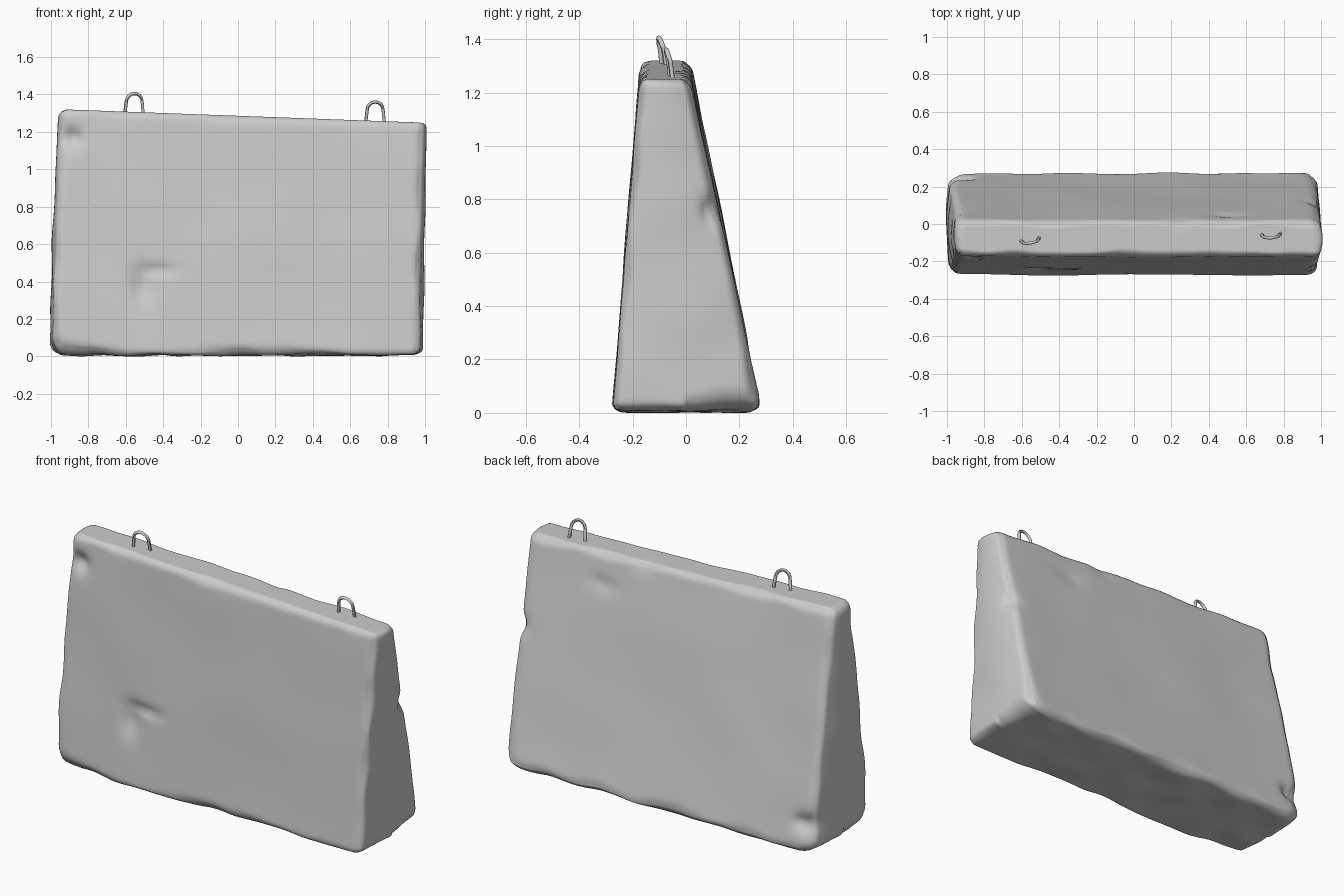
import bpy, bmesh, math
from mathutils import Vector, noise

cube = bpy.data.objects.get("Cube")
if cube:
    bpy.data.objects.remove(cube, do_unlink=True)

concrete = bpy.data.materials.new("grey concrete")
concrete.use_nodes = True
GREY = (0.6, 0.6, 0.6, 1)
concrete.diffuse_color = GREY
concrete.node_tree.nodes["Principled BSDF"].inputs["Base Color"].default_value = GREY


def bump(value, centre, width):
    return math.exp(-((value - centre) / width) ** 2)


def rough(p, scale, offset=0):
    return noise.noise(Vector(p) * scale + Vector((offset, offset, offset)))


def crowd(u):
    # gather grid lines towards the edges
    return 0.5 * u + 0.5 * math.sin(u * math.pi / 2)


def round_edges(p, low, high, radii):
    inner = [min(max(c, a + r), b - r) for c, a, b, r in zip(p, low, high, radii)]
    d = Vector([(c - i) / r for c, i, r in zip(p, inner, radii)])
    if d.length > 1e-6:
        d *= max(abs(c) for c in d) / d.length
    return Vector([i + c * r for i, c, r in zip(inner, d, radii)])


# Chips: centre, spread, push
CHIPS = [
    ((-0.51, -0.24, 0.38), (0.045, 0.1, 0.09), (0, 0.035, 0)),
    ((-0.43, -0.24, 0.46), (0.09, 0.1, 0.025), (0, 0.022, 0)),
    ((-0.89, -0.19, 1.17), (0.05, 0.1, 0.05), (0.01, 0.04, 0)),
    ((0.98, 0.10, 0.76), (0.06, 0.04, 0.05), (-0.02, -0.02, 0)),
    ((-0.93, 0.25, 0.17), (0.06, 0.08, 0.05), (0.03, -0.03, 0)),
    ((0.50, 0.05, 1.10), (0.08, 0.08, 0.04), (0, -0.012, 0)),
    ((0.25, 0.02, 1.27), (0.06, 0.05, 0.05), (0, -0.012, -0.006)),
]


def weathered(co):
    u, v, w = (crowd(c) for c in co)
    # Tapered, slightly sloping envelope
    t = (w + 1) / 2
    top = 1.285 - 0.036 * u
    z = t * top
    front, back = -0.277 + 0.105 * t, 0.284 - 0.268 * t
    left, right = -1.0 + 0.05 * t, 0.975 + 0.02 * t
    y = front + (v + 1) / 2 * (back - front)
    x = left + (u + 1) / 2 * (right - left)

    # Worn edge radius, strongest along the foot
    wear = 0.04 + 0.025 * rough((x, y, z), 5)
    foot = max(0.0, 1 - z / 0.28)
    chip = 0.12 * bump(x, -1.0, 0.3) + 0.07 * bump(x, 0, 0.12) + 0.035 * bump(x, 0.3, 0.15)
    chip = chip if v < 0 else 0.05 + 0.06 * rough((x, y, z), 4, 7)
    height = max(0.02, wear + foot * max(0, chip))
    depth = max(0.02, wear * 0.85 + foot * 0.4 * max(0, chip))
    side = max(0.02, wear + foot * (0.03 + 0.04 * bump(y, 0.27, 0.15)))
    p = round_edges((x, y, z), (left, front, 0), (right, back, top), (side, depth, height))

    # Bowed ends, gentle waves and chips
    p.x -= 0.022 * math.copysign(abs(u) ** 12, u) * ((v * v) - 0.6)
    p.y += 0.007 * rough(p, 2.6, 3)
    p.x += 0.009 * rough(p, 4, 11) * abs(u) ** 4
    p.z += 0.012 * (1 - t) ** 6 * (0.5 + rough(p, 6, 5))
    shift = Vector()
    for centre, spread, push in CHIPS:
        shift += Vector(push) * math.prod(bump(a, b, s) for a, b, s in zip(p, centre, spread))
    p += shift
    p.z = max(p.z, 0)
    return p


# Concrete block
bm = bmesh.new()
bmesh.ops.create_cube(bm, size=2)
bmesh.ops.subdivide_edges(bm, edges=bm.edges[:], cuts=59, use_grid_fill=True)
for vert in bm.verts:
    vert.co = weathered(vert.co)
bmesh.ops.recalc_face_normals(bm, faces=bm.faces[:])
mesh = bpy.data.meshes.new("barrier_block")
bm.to_mesh(mesh)
bm.free()
block = bpy.data.objects.new("barrier_block", mesh)
bpy.context.collection.objects.link(block)
mesh.materials.append(concrete)


def smooth(obj, angle):
    bpy.ops.object.select_all(action="DESELECT")
    obj.select_set(True)
    bpy.context.view_layer.objects.active = obj
    if obj.type == "CURVE":
        bpy.ops.object.convert(target="MESH")
    bpy.ops.object.shade_smooth_by_angle(angle=math.radians(angle))


def lifting_loop(name, location, turn):
    # Bent bar with splayed legs sunk into the block
    points = [(-0.052, 0.01, -0.03)]
    for i in range(9):
        a = math.pi * (1 - i / 8)
        points.append((0.043 * math.cos(a), -0.012 * math.sin(a), 0.055 + 0.045 * math.sin(a)))
    points.append((0.052, 0.01, -0.03))
    curve = bpy.data.curves.new(name, "CURVE")
    curve.dimensions = "3D"
    curve.bevel_depth = 0.009
    curve.bevel_resolution = 1
    curve.use_fill_caps = True
    spline = curve.splines.new("POLY")
    spline.points.add(len(points) - 1)
    for point, co in zip(spline.points, points):
        point.co = (*co, 1)
    obj = bpy.data.objects.new(name, curve)
    obj.location = location
    obj.rotation_euler.z = math.radians(turn)
    bpy.context.collection.objects.link(obj)
    curve.materials.append(concrete)
    smooth(obj, 60)


smooth(block, 50)
lifting_loop("right_lifting_loop", (-0.555, -0.09, 1.305), 9)
lifting_loop("left_lifting_loop", (0.733, -0.062, 1.26), 4)
